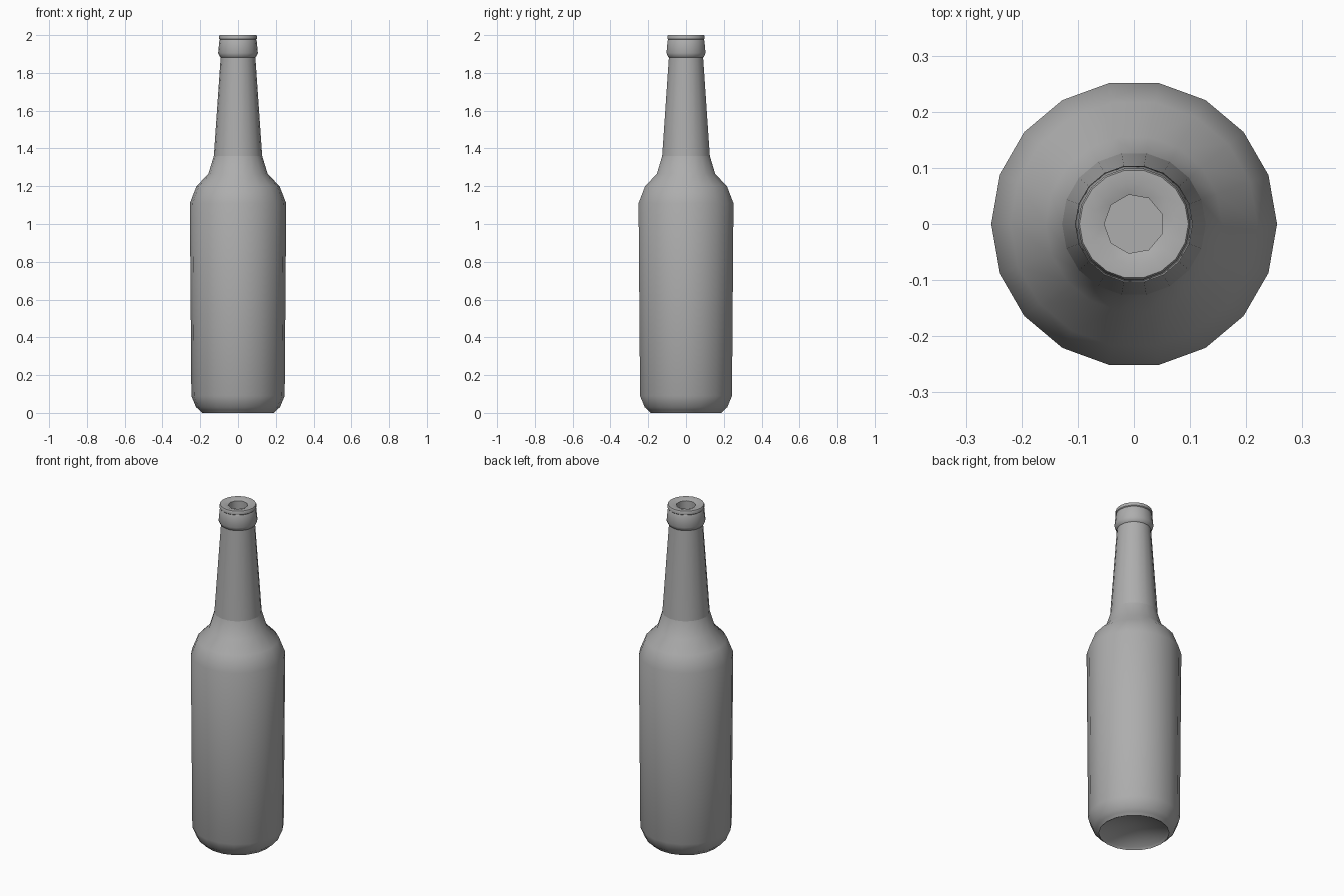
import bpy, bmesh, math

if "Cube" in bpy.data.objects:
    bpy.data.objects.remove(bpy.data.objects["Cube"])

SIDES = 18
# Outer silhouette (radius, height) from the base recess up to the lip
OUTER = [(0.178, 0.012), (0.185, 0.004), (0.19, 0.0), (0.205, 0.016), (0.222, 0.03),
         (0.247, 0.09), (0.255, 1.11), (0.22, 1.2), (0.157, 1.265), (0.128, 1.36),
         (0.092, 1.882), (0.097, 1.886), (0.105, 1.905), (0.099, 1.97),
         (0.096, 1.976), (0.1, 1.98), (0.1, 1.994), (0.097, 2.0), (0.073, 2.0)]
# Mouth opening, with half the sides
MOUTH = [(0.053, 1.993), (0.053, 1.85)]
NECK_BASE = 9  # ring with a hard crease

bm = bmesh.new()


def ring(r, z, n):
    return [bm.verts.new((r * math.cos(math.pi + math.tau * i / n),
                          r * math.sin(math.pi + math.tau * i / n), z)) for i in range(n)]


def bridge(a, b):
    n = len(a)
    for i in range(n):
        j = (i + 1) % n
        bm.faces.new((a[i], a[j], b[j], b[i]))


# Glass wall
rings = [ring(r, z, SIDES) for r, z in OUTER]
for a, b in zip(rings, rings[1:]):
    bridge(a, b)

# Base punt: shallow dome
centre = bm.verts.new((0, 0, 0.05))
for i in range(SIDES):
    bm.faces.new((rings[0][(i + 1) % SIDES], rings[0][i], centre))

# Lip narrowing to the mouth
lip = rings[-1]
top, bottom = [ring(r, z, SIDES // 2) for r, z in MOUTH]
for j in range(SIDES // 2):
    k = (j + 1) % (SIDES // 2)
    bm.faces.new((lip[2 * j], lip[2 * j + 1], top[j]))
    bm.faces.new((lip[2 * j + 1], lip[(2 * j + 2) % SIDES], top[k], top[j]))
bridge(top, bottom)
bm.faces.new(bottom)

# Smooth everywhere except real edges and the crease at the foot of the neck
bmesh.ops.recalc_face_normals(bm, faces=bm.faces)
for f in bm.faces:
    f.smooth = True
crease = set(rings[NECK_BASE])
for e in bm.edges:
    e.smooth = e.calc_face_angle(0) < math.radians(42) and not crease.issuperset(e.verts)

mesh = bpy.data.meshes.new("bottle")
bm.to_mesh(mesh)
bm.free()
bottle = bpy.data.objects.new("bottle", mesh)
bpy.context.collection.objects.link(bottle)

# Dark grey glass
glass = bpy.data.materials.new("dark_grey_glass")
glass.diffuse_color = (0.42, 0.42, 0.42, 1)
glass.use_nodes = True
glass.node_tree.nodes["Principled BSDF"].inputs["Base Color"].default_value = glass.diffuse_color
mesh.materials.append(glass)
